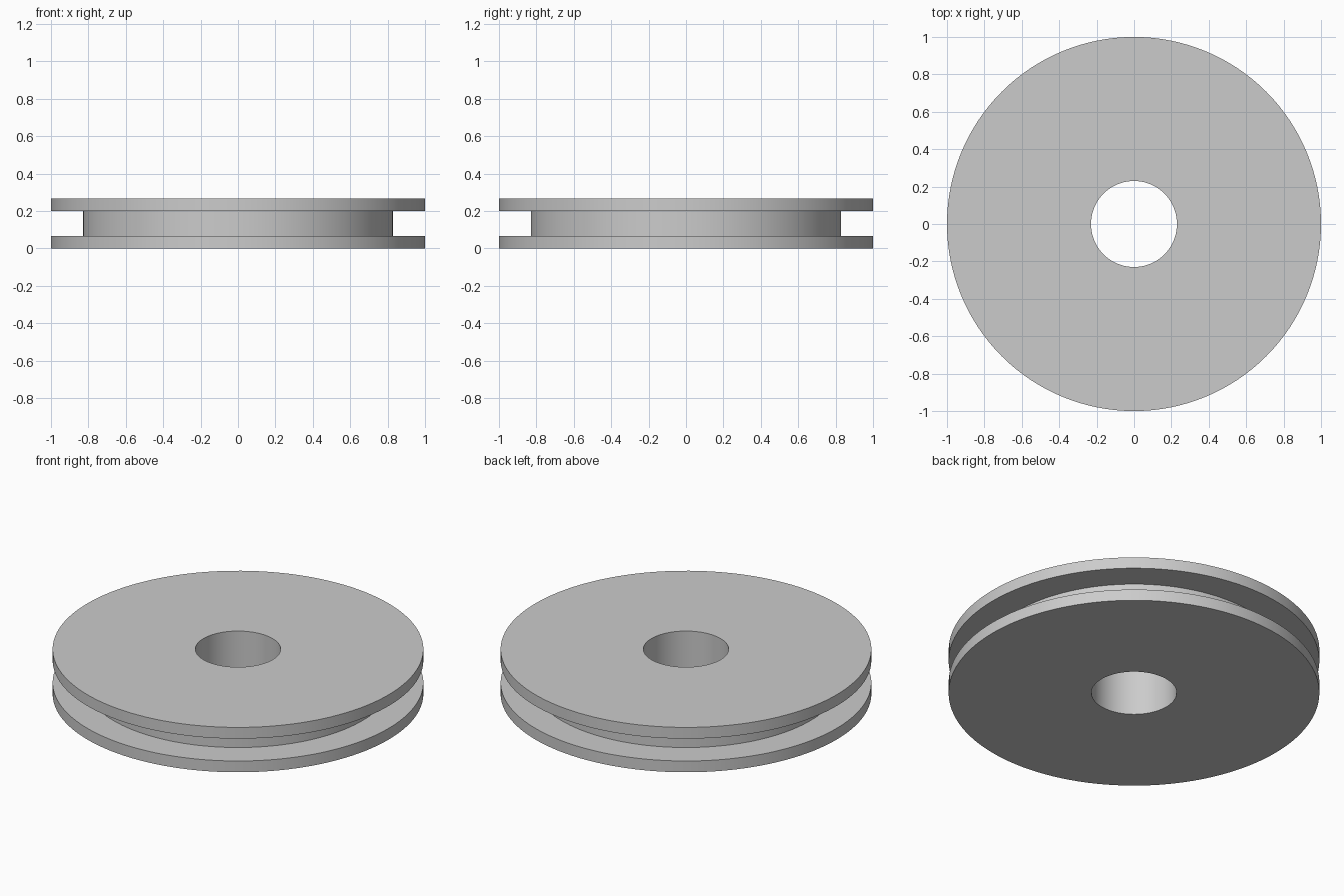
import bpy, bmesh, math

if "Cube" in bpy.data.objects:
    bpy.data.objects.remove(bpy.data.objects["Cube"])

SEGMENTS = 128

# Plain grey finish
grey = bpy.data.materials.new("light_grey")
grey.diffuse_color = (0.6, 0.6, 0.6, 1)
grey.use_nodes = True
grey.node_tree.nodes["Principled BSDF"].inputs["Base Color"].default_value = grey.diffuse_color

# Closed cross-section (radius, height): bore, lower flange, groove, upper flange
profile = [(0.23, 0), (1, 0), (1, 0.067), (0.828, 0.067),
           (0.828, 0.2), (1, 0.2), (1, 0.267), (0.23, 0.267)]


def lathe(name, section, material):
    """Revolve a closed cross-section around the z axis."""
    bm = bmesh.new()
    rings = []
    for i in range(SEGMENTS):
        a = 2 * math.pi * i / SEGMENTS
        rings.append([bm.verts.new((r * math.cos(a), r * math.sin(a), z)) for r, z in section])
    n = len(section)
    for i in range(SEGMENTS):
        a, b = rings[i], rings[(i + 1) % SEGMENTS]
        for j in range(n):
            k = (j + 1) % n
            bm.faces.new((a[j], b[j], b[k], a[k]))
    bmesh.ops.recalc_face_normals(bm, faces=bm.faces)
    mesh = bpy.data.meshes.new(name)
    bm.to_mesh(mesh)
    bm.free()
    mesh.materials.append(material)
    obj = bpy.data.objects.new(name, mesh)
    bpy.context.collection.objects.link(obj)
    return obj


# Grooved pulley wheel with smooth walls and crisp rims
wheel = lathe("pulley_wheel", profile, grey)
bpy.context.view_layer.objects.active = wheel
wheel.select_set(True)
bpy.ops.object.shade_smooth_by_angle(angle=math.radians(30))
